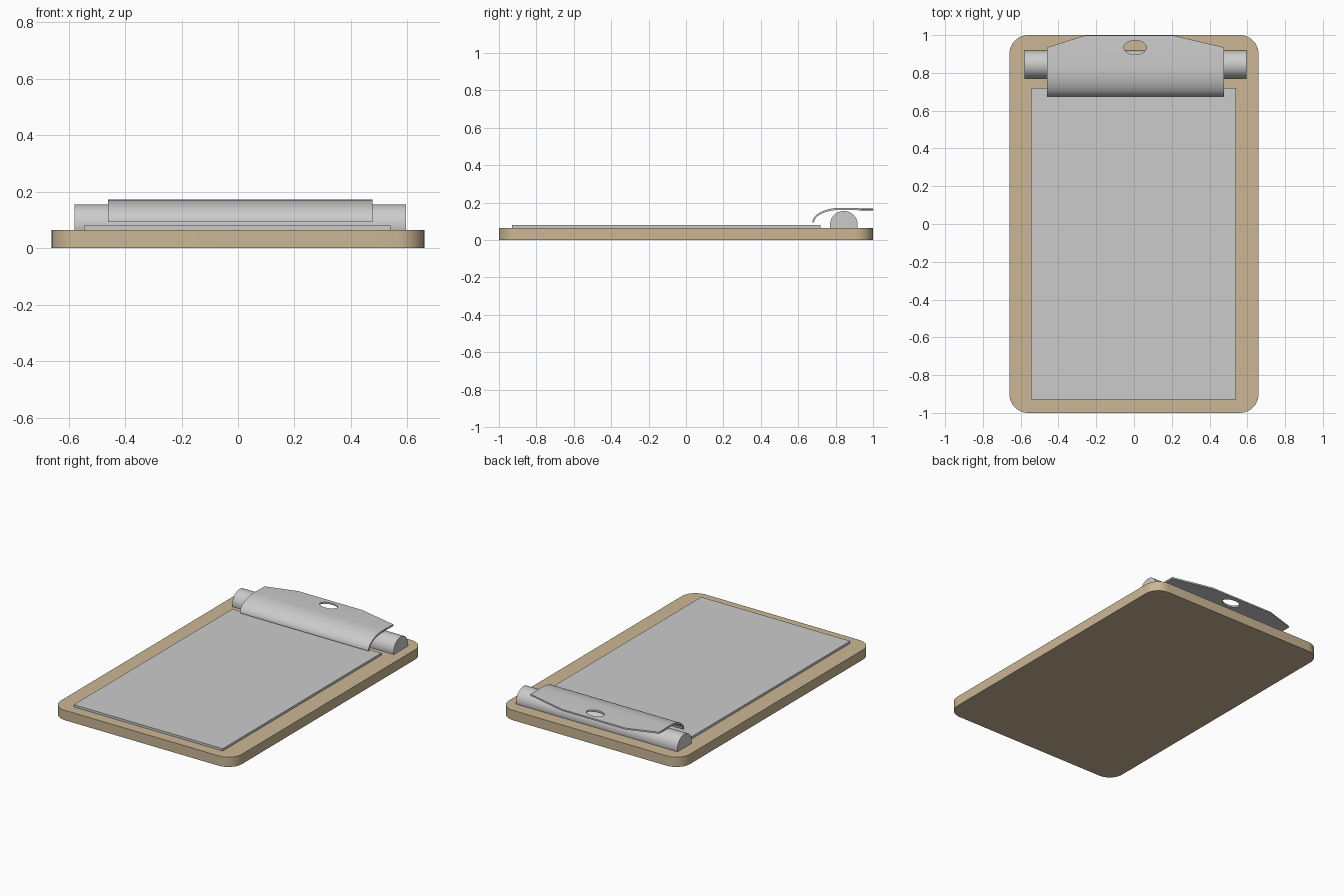
import bpy, bmesh
from math import sin, cos, pi, radians
from mathutils import Vector

if "Cube" in bpy.data.objects:
    bpy.data.objects.remove(bpy.data.objects["Cube"])


def prism(name, pts, axis, lo, hi, color=None):
    """Extrude a 2D outline: axis 'x' takes (y, z) points, axis 'z' takes (x, y)."""
    bm = bmesh.new()
    place = (lambda p: (lo, *p)) if axis == 'x' else (lambda p: (*p, lo))
    face = bm.faces.new([bm.verts.new(place(p)) for p in pts])
    ext = bmesh.ops.extrude_face_region(bm, geom=[face])
    step = Vector((hi - lo, 0, 0)) if axis == 'x' else Vector((0, 0, hi - lo))
    bmesh.ops.translate(bm, vec=step,
                        verts=[g for g in ext['geom'] if isinstance(g, bmesh.types.BMVert)])
    bmesh.ops.recalc_face_normals(bm, faces=bm.faces)
    mesh = bpy.data.meshes.new(name)
    bm.to_mesh(mesh)
    bm.free()
    ob = bpy.data.objects.new(name, mesh)
    bpy.context.collection.objects.link(ob)
    if color:
        mat = bpy.data.materials.new(name + "_material")
        mat.diffuse_color = color
        mat.use_nodes = True
        mat.node_tree.nodes["Principled BSDF"].inputs["Base Color"].default_value = mat.diffuse_color
        mesh.materials.append(mat)
    return ob


def arc(cx, cy, rx, ry, a0, a1, n):
    """n + 1 points along an elliptical arc, angles in degrees."""
    return [(cx + rx * cos(radians(a0 + (a1 - a0) * i / n)),
             cy + ry * sin(radians(a0 + (a1 - a0) * i / n))) for i in range(n + 1)]


def select_only(ob):
    bpy.ops.object.select_all(action='DESELECT')
    ob.select_set(True)
    bpy.context.view_layer.objects.active = ob


def cut(ob, cutter, operation):
    cutter.hide_render = True
    mod = ob.modifiers.new("cut", 'BOOLEAN')
    mod.operation, mod.object, mod.solver = operation, cutter, 'EXACT'
    select_only(ob)
    bpy.ops.object.modifier_apply(modifier=mod.name)
    bpy.data.objects.remove(cutter, do_unlink=True)


# Wooden board with rounded corners
R = 0.1
outline = []
for sx, sy, a in ((1, 1, 0), (-1, 1, 90), (-1, -1, 180), (1, -1, 270)):
    outline += arc(sx * (0.66 - R), sy * (1 - R), R, R, a, a + 90, 10)
board = prism("board", outline, 'z', 0, 0.065, (0.6, 0.47, 0.3, 1))

# Paper stack
paper = prism("paper", [(-0.545, -0.93), (0.54, -0.93), (0.54, 0.72), (-0.545, 0.72)],
              'z', 0.065, 0.08)

# Spring roller, sunk into the board
roller = prism("spring_roller", arc(0.844, 0.081, 0.074, 0.074, 0, 360, 40)[:-1],
               'x', -0.58, 0.595)

# Clip plate: curved lip running into a flat lever
outer = arc(0.825, 0.093, 0.15, 0.079, 180, 90, 14) + [(0.92, 0.17), (1.0, 0.167)]
inner = arc(0.825, 0.093, 0.14, 0.068, 180, 90, 14) + [(0.92, 0.159), (1.0, 0.157)]
clip = prism("clip_plate", outer + inner[::-1], 'x', -0.46, 0.477)

# Tapered back end and hanging hole of the clip
taper = prism("taper_cutter", [(-0.6, 0.5), (0.6, 0.5), (0.6, 0.9), (0.477, 0.935),
                               (0.205, 0.999), (-0.258, 0.999), (-0.46, 0.935), (-0.6, 0.89)],
              'z', 0.02, 0.3)
cut(clip, taper, 'INTERSECT')
hole = prism("hole_cutter", arc(0.006, 0.934, 0.06, 0.038, 0, 360, 32)[:-1], 'z', 0.1, 0.3)
cut(clip, hole, 'DIFFERENCE')

# Smooth the curved sides, keep the edges sharp
for ob in (board, roller, clip):
    select_only(ob)
    bpy.ops.object.shade_smooth_by_angle(angle=radians(30))
